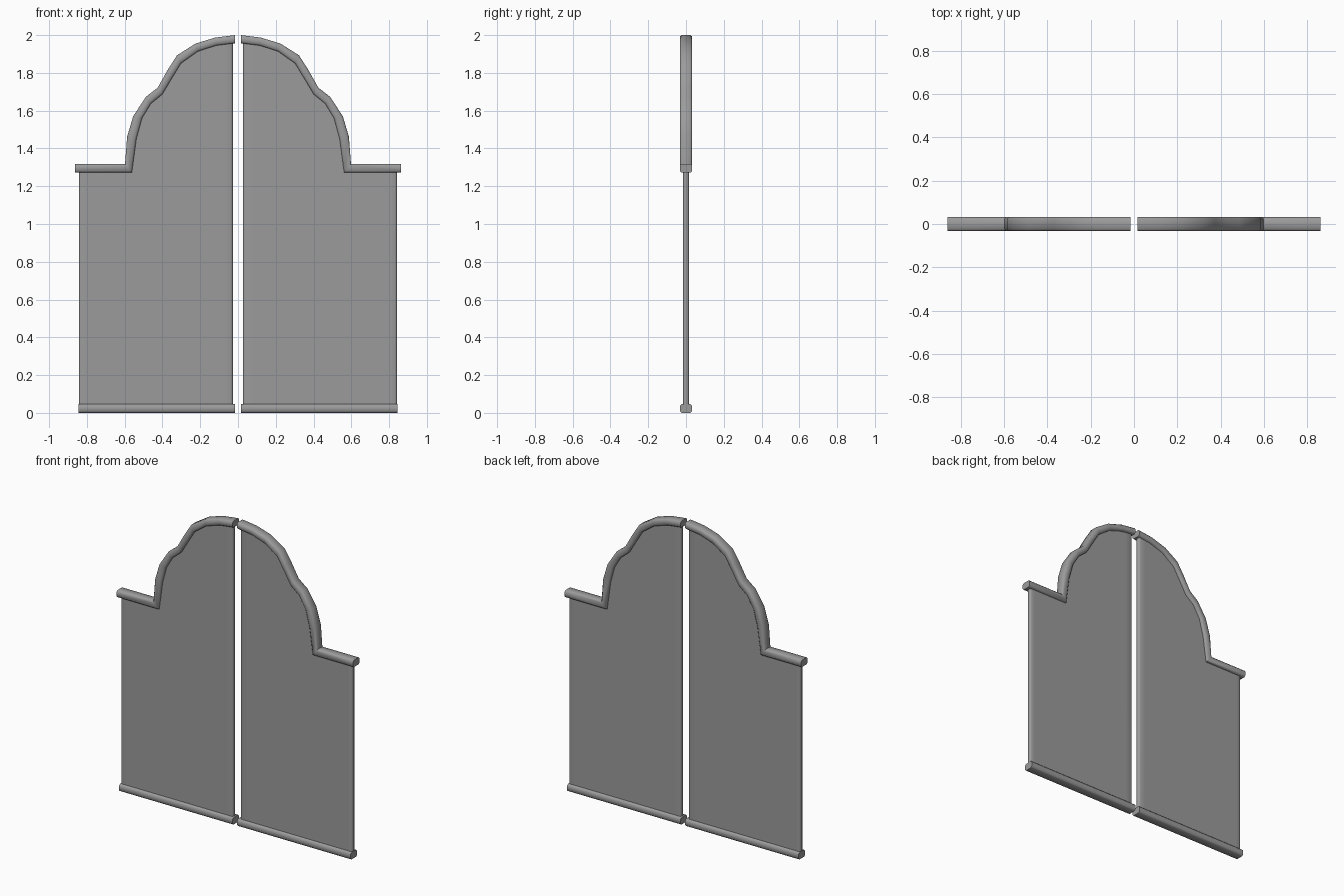
import bpy, bmesh, math

cube = bpy.data.objects.get("Cube")
if cube:
    bpy.data.objects.remove(cube, do_unlink=True)

grey = bpy.data.materials.new("weathered_grey")
grey.use_nodes = True
COLOUR = (0.33, 0.33, 0.33, 1)
grey.diffuse_color = COLOUR
grey.node_tree.nodes["Principled BSDF"].inputs["Base Color"].default_value = COLOUR


def finish(name, bm, angle):
    """Turn a bmesh into a smooth-shaded object."""
    bmesh.ops.recalc_face_normals(bm, faces=bm.faces)
    me = bpy.data.meshes.new(name)
    bm.to_mesh(me)
    bm.free()
    me.materials.append(grey)
    ob = bpy.data.objects.new(name, me)
    bpy.context.collection.objects.link(ob)
    bpy.ops.object.select_all(action='DESELECT')
    ob.select_set(True)
    bpy.context.view_layer.objects.active = ob
    bpy.ops.object.shade_smooth_by_angle(angle=math.radians(angle))
    return ob


def moulding(name, outer, inner, side, half=0.033, cut=0.009):
    """Sweep a chamfered rectangle between an outer and an inner outline."""
    bm = bmesh.new()
    f = cut / 0.046
    section = [(f, -half), (1 - f, -half), (1, cut - half), (1, half - cut),
               (1 - f, half), (f, half), (0, half - cut), (0, cut - half)]
    rings = []
    for (ox, oz), (ix, iz) in zip(outer, inner):
        rings.append([bm.verts.new((side * (ox + (ix - ox) * t), y, oz + (iz - oz) * t))
                      for t, y in section])
    for a, b in zip(rings, rings[1:]):
        for k in range(8):
            n = (k + 1) % 8
            bm.faces.new((a[k], a[n], b[n], b[k]))
    bm.faces.new(rings[0])
    bm.faces.new(rings[-1])
    return finish(name, bm, 50)


def panel(name, outline, side, half=0.016):
    """Thin board with rounded upright edges."""
    bm = bmesh.new()
    face = bm.faces.new([bm.verts.new((side * x, -half, z)) for x, z in outline])
    ext = bmesh.ops.extrude_face_region(bm, geom=[face])
    for v in ext["geom"]:
        if isinstance(v, bmesh.types.BMVert):
            v.co.y = half
    xs = [x for x, z in outline]
    # round the inner and outer upright corners
    ends = (min(xs), max(xs))
    upright = [e for e in bm.edges
               if abs(e.verts[0].co.x - e.verts[1].co.x) < 1e-5
               and abs(e.verts[0].co.y - e.verts[1].co.y) < 1e-5
               and min(abs(abs(e.verts[0].co.x) - x) for x in ends) < 1e-5]
    bmesh.ops.bevel(bm, geom=upright, offset=0.011, segments=2, profile=0.5,
                    affect='EDGES')
    # support lines keep the soft shading close to the edges
    for x in (ends[0] + 0.05, ends[1] - 0.035):
        bmesh.ops.bisect_plane(bm, geom=bm.verts[:] + bm.edges[:] + bm.faces[:],
                               plane_co=(side * x, 0, 0), plane_no=(1, 0, 0))
    return finish(name, bm, 50)


# Crest outlines, from the meeting edge to the outer post
OUTER = [(0.016, 2.0), (0.12, 1.987), (0.225, 1.955), (0.323, 1.893), (0.374, 1.813),
         (0.425, 1.722), (0.488, 1.673), (0.555, 1.57), (0.587, 1.463),
         (0.598, 1.318), (0.862, 1.318)]
INNER = [(0.016, 1.957), (0.115, 1.945), (0.212, 1.914), (0.302, 1.85), (0.352, 1.768),
         (0.40, 1.687), (0.462, 1.636), (0.508, 1.56), (0.538, 1.45),
         (0.562, 1.272), (0.862, 1.272)]
# The board's top runs hidden inside the crest
MID = [((a + c) / 2, (b + d) / 2) for (a, b), (c, d) in zip(OUTER, INNER)]
MID[0] = (0.027, MID[0][1])
MID[-1] = (0.842, MID[-1][1])
BOARD = [(0.842, 0.02), (0.027, 0.02)] + MID

for side, word in ((1, "left"), (-1, "right")):
    panel(f"{word}_gate_panel", BOARD, side)
    moulding(f"{word}_crest_moulding", OUTER, INNER, side)
    moulding(f"{word}_bottom_rail", [(0.016, 0.046), (0.844, 0.046)],
             [(0.016, 0.0), (0.844, 0.0)], side)
